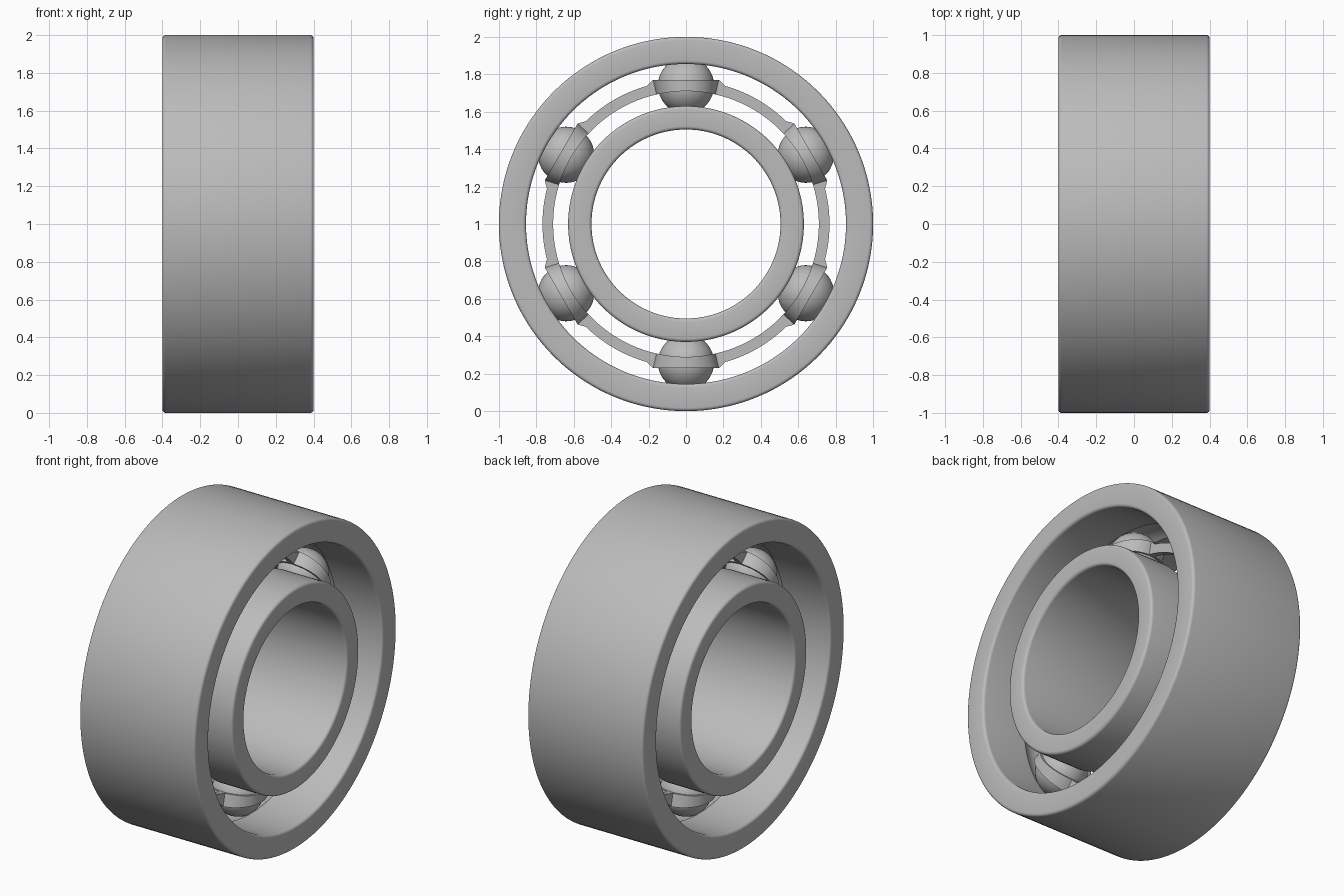
import bpy
import bmesh
from math import sin, cos, pi, sqrt, radians, asin
from mathutils import Vector

cube = bpy.data.objects.get("Cube")
if cube:
    bpy.data.objects.remove(cube, do_unlink=True)

steel = bpy.data.materials.new("steel grey")
steel.use_nodes = True
GREY = (0.5, 0.5, 0.5, 1.0)
steel.diffuse_color = GREY
steel.node_tree.nodes["Principled BSDF"].inputs["Base Color"].default_value = GREY

CENTRE = Vector((0, 0, 1))
HALF_WIDTH = 0.4
PITCH = 0.74          # radius of the ball circle
BALL = 0.15
BALLS = 6
FILLET = 0.018


def polar(x, r, a):
    """Point at angle a around the bearing axis, measured from the top."""
    return CENTRE + Vector((x, r * sin(a), r * cos(a)))


def finish(name, bm, angle=30):
    bmesh.ops.recalc_face_normals(bm, faces=bm.faces)
    mesh = bpy.data.meshes.new(name)
    bm.to_mesh(mesh)
    bm.free()
    mesh.materials.append(steel)
    obj = bpy.data.objects.new(name, mesh)
    bpy.context.collection.objects.link(obj)
    bpy.ops.object.select_all(action="DESELECT")
    obj.select_set(True)
    bpy.context.view_layer.objects.active = obj
    bpy.ops.object.shade_smooth_by_angle(angle=radians(angle))
    return obj


def sweep(name, sections, angle=30):
    """Skin a closed loop of closed cross-sections."""
    bm = bmesh.new()
    loops = [[bm.verts.new(p) for p in s] for s in sections]
    for i, a in enumerate(loops):
        b = loops[(i + 1) % len(loops)]
        for j in range(len(a)):
            k = (j + 1) % len(a)
            bm.faces.new((a[j], a[k], b[k], b[j]))
    return finish(name, bm, angle)


def corner(x, r, start):
    """Quarter-round fillet around centre (x, r)."""
    return [(x + FILLET * cos(start + t * pi / 8), r + FILLET * sin(start + t * pi / 8))
            for t in range(5)]


def race(name, r_low, r_high, groove_side):
    """Rounded ring with a ball groove on its upper (+1) or lower (-1) face."""
    edge = HALF_WIDTH - FILLET
    low, high = r_low + FILLET, r_high - FILLET
    track = r_high if groove_side > 0 else r_low
    reach = asin(sqrt(BALL ** 2 - (track - PITCH) ** 2) / BALL)
    groove = [(BALL * sin(t * reach / 8), PITCH - groove_side * BALL * cos(t * reach / 8))
              for t in range(-8, 9)]
    profile = corner(edge, high, 0)
    profile += groove[::-1] if groove_side > 0 else []
    profile += corner(-edge, high, pi / 2) + corner(-edge, low, pi)
    profile += groove if groove_side < 0 else []
    profile += corner(edge, low, 1.5 * pi)
    steps = 144
    sweep(name, [[polar(x, r, 2 * pi * i / steps) for x, r in profile] for i in range(steps)])


# Outer and inner races
race("outer_race", 0.855, 1.0, -1)
race("inner_race", 0.505, 0.63, 1)

# Balls
for i in range(BALLS):
    bm = bmesh.new()
    bmesh.ops.create_uvsphere(bm, u_segments=40, v_segments=24, radius=BALL)
    bmesh.ops.translate(bm, verts=bm.verts, vec=polar(0, PITCH, i * 2 * pi / BALLS))
    finish(f"ball_{i + 1}", bm)

# Cage: flat strips between the balls, bowed out into a cup over each ball
CUP, STRIP = 0.165, 0.02
cup_angle = asin(CUP / PITCH)
pitch_angle = 2 * pi / BALLS
bow = [cup_angle * sin(t * pi / 32) for t in range(-16, 17)]
gap = pitch_angle - 2 * cup_angle
strip = [cup_angle + gap * t / 12 for t in range(1, 12)]
sections = []
for i in range(BALLS):
    for a in bow + strip:
        d = PITCH * sin(a)
        on_cup = a <= cup_angle
        outer = max(STRIP, sqrt(max(0, CUP ** 2 - d * d))) if on_cup else STRIP
        inner = sqrt(max(0, BALL ** 2 - d * d)) if on_cup else 0
        top = 0.77 / cos(a) if on_cup else 0.767
        at = a + i * pitch_angle
        sections.append([polar(inner, 0.71, at), polar(outer, 0.71, at),
                         polar(outer, top, at), polar(inner, top, at)])
cage = sweep("cage", sections, 35)

# Second cage half
mirror = cage.modifiers.new("mirror_halves", "MIRROR")
mirror.use_axis = (True, False, False)
mirror.use_mirror_merge = False
